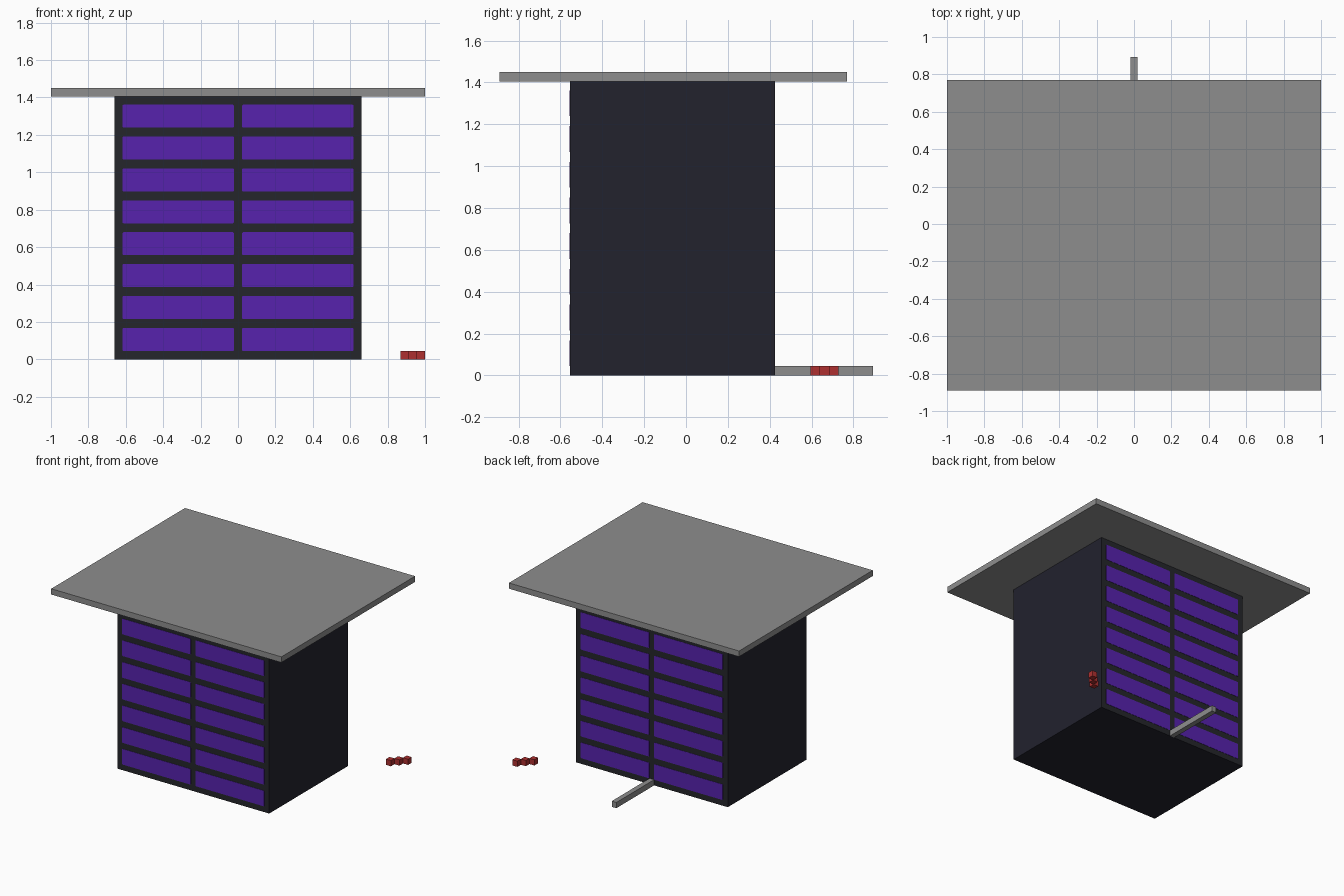
import bpy
import bmesh
from mathutils import Vector

cube = bpy.data.objects.get("Cube")
if cube:
    bpy.data.objects.remove(cube, do_unlink=True)


def material(name, r, g, b):
    m = bpy.data.materials.new(name)
    m.use_nodes = True
    m.diffuse_color = (r, g, b, 1)
    m.node_tree.nodes["Principled BSDF"].inputs["Base Color"].default_value = (r, g, b, 1)
    return m


grey = material("concrete grey", 0.27, 0.27, 0.27)
navy = material("dark navy", 0.016, 0.016, 0.027)
charcoal = material("charcoal frame", 0.018, 0.019, 0.024)
purple = material("purple panel", 0.095, 0.016, 0.42)
red = material("brick red", 0.42, 0.03, 0.03)


def box(name, low, high, *mats, corner=0):
    """Box between two corners; corner rounds the edges that run along y."""
    low, high = Vector(low), Vector(high)
    bm = bmesh.new()
    bmesh.ops.create_cube(bm, size=1)
    bmesh.ops.scale(bm, vec=high - low, verts=bm.verts)
    bmesh.ops.translate(bm, vec=(low + high) / 2, verts=bm.verts)
    if corner:
        edges = [e for e in bm.edges
                 if abs((e.verts[0].co - e.verts[1].co).normalized().y) > 0.9]
        bmesh.ops.bevel(bm, geom=edges, offset=corner, segments=2,
                        profile=0.5, affect='EDGES')
    mesh = bpy.data.meshes.new(name)
    bm.to_mesh(mesh)
    bm.free()
    for m in mats:
        mesh.materials.append(m)
    obj = bpy.data.objects.new(name, mesh)
    bpy.context.collection.objects.link(obj)
    return obj


# Cabinet body: front and back faces carry the frame colour
FRONT, BACK, HEIGHT = -0.555, 0.424, 1.405
body = box("cabinet_body", (-0.66, FRONT, 0), (0.66, BACK, HEIGHT), navy, charcoal)
for face in body.data.polygons:
    face.material_index = int(abs(face.normal.y) > 0.5)

# Thin panels, two columns of eight on the front and the back
ROWS, PITCH, THICK = 8, 0.1705, 0.002
for side, y in (("front", FRONT), ("back", BACK)):
    for column, x in (("right", -0.617), ("left", 0.022)):
        for row in range(ROWS):
            z = 0.045 + row * PITCH
            box(f"{side}_panel_{column}_{row + 1}",
                (x, y - THICK, z), (x + 0.595, y + THICK, z + 0.123),
                purple, corner=0.005)

# Overhanging flat roof
box("roof_slab", (-1, -0.89, HEIGHT), (1, 0.77, 1.45), grey)

# Bar on the ground behind the cabinet
box("rear_bar", (-0.02, BACK, 0), (0.02, 0.893, 0.045), grey)

# Three small blocks in a diagonal row
for i in range(3):
    x, y = 0.87 + i * 0.043, 0.594 + i * 0.0445
    box(f"small_block_{i + 1}", (x, y, 0), (x + 0.0435, y + 0.0445, 0.045), red)
